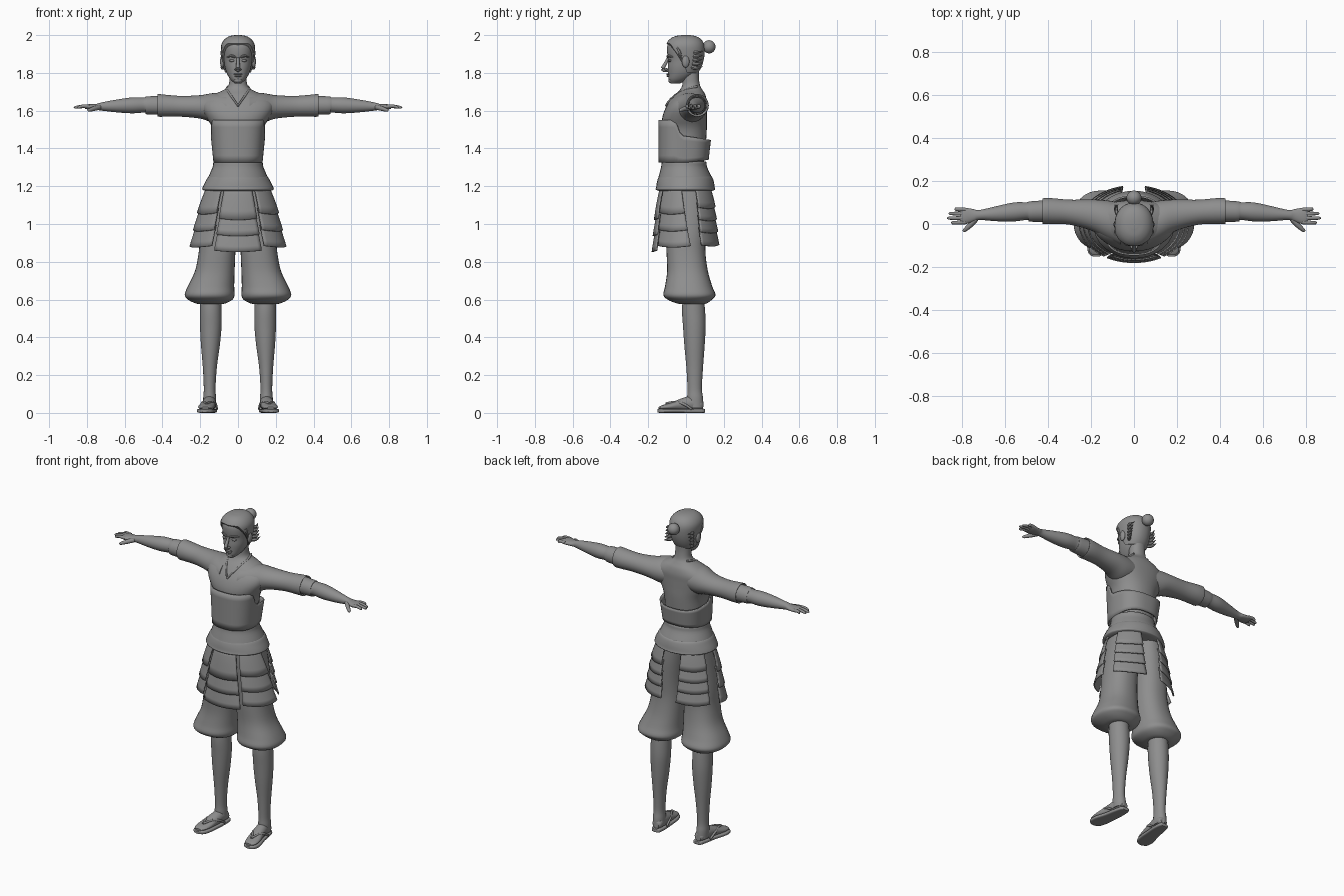
import bpy, bmesh, math
from mathutils import Vector

gray = bpy.data.materials.new("plain_gray")
gray.diffuse_color = (0.27, 0.27, 0.27, 1)
AXES = {"z": (1, 2, 0), "x": (0, 1, 2), "y": (1, 0, 2)}


def surface(name, fn, nu, nv, closed=True, cap=True, thick=0, mirror=False, angle=40):
    """Grid surface from fn(u, v), optionally closed in u, capped and thickened."""
    bm = bmesh.new()
    cols = nu if closed else nu + 1
    rows = [[bm.verts.new(fn(i / nu, j / nv)) for i in range(cols)] for j in range(nv + 1)]
    for a, b in zip(rows, rows[1:]):
        for i in range(nu):
            k = (i + 1) % cols
            bm.faces.new((a[i], a[k], b[k], b[i]))
    if closed and cap:
        bm.faces.new(rows[0][::-1])
        bm.faces.new(rows[-1])
    bmesh.ops.recalc_face_normals(bm, faces=bm.faces)
    me = bpy.data.meshes.new(name)
    bm.to_mesh(me)
    bm.free()
    ob = bpy.data.objects.new(name, me)
    bpy.context.collection.objects.link(ob)
    me.materials.append(gray)
    if thick:
        ob.modifiers.new("thickness", "SOLIDIFY").thickness = thick
    if mirror:
        ob.modifiers.new("mirror", "MIRROR").use_clip = False
    bpy.context.view_layer.objects.active = ob
    bpy.ops.object.select_all(action="DESELECT")
    ob.select_set(True)
    bpy.ops.object.shade_smooth_by_angle(angle=math.radians(angle))
    return ob


def spline(rows, v):
    """Smooth interpolation through rows of numbers."""
    n = len(rows) - 1
    i = min(int(v * n), n - 1)
    t = v * n - i
    p = [rows[max(0, min(n, i + k))] for k in (-1, 0, 1, 2)]
    return [0.5 * (2 * b + (c - a) * t + (2 * a - 5 * b + 4 * c - d) * t * t
                   + (3 * b - a - 3 * c + d) * t ** 3) for a, b, c, d in zip(*p)]


def power(x, n):
    return math.copysign(abs(x) ** (2 / n), x)


def oval(c1, h1, c2, h2, u, n=2):
    a = 2 * math.pi * u
    return c1 + h1 * power(math.sin(a), n), c2 - h2 * power(math.cos(a), n)


def loft(name, rings, axis="z", n=2.0, sides=32, steps=4, **kw):
    """Rings are (position, centre 1, half 1, centre 2, half 2)."""
    def fn(u, v):
        t, *r = spline(rings, v)
        p, q = oval(*r, u, n)
        return {"z": (p, q, t), "x": (t, p, q), "y": (p, t, q)}[axis]
    return surface(name, fn, sides, steps * (len(rings) - 1), **kw)


def tube(name, pts, radii, sides=10, mirror=True):
    rows = [(*p, r) for p, r in zip(pts, radii)]

    def fn(u, v):
        x, y, z, r = spline(rows, v)
        d = Vector(spline(rows, min(1, v + .02))[:3]) - Vector(spline(rows, max(0, v - .02))[:3])
        a = 2 * math.pi * u
        return Vector((x, y, z)) + d.to_track_quat("Z", "Y") @ Vector((r * math.cos(a), r * math.sin(a), 0))
    return surface(name, fn, sides, 4 * (len(pts) - 1), mirror=mirror)


def ball(name, c, r, mirror=False):
    def fn(u, v):
        a, b = 2 * math.pi * u, math.pi * (.02 + .96 * v)
        return (c[0] + r[0] * math.sin(b) * math.cos(a), c[1] + r[1] * math.sin(b) * math.sin(a),
                c[2] + r[2] * math.cos(b))
    return surface(name, fn, 20, 12, mirror=mirror)


# torso with shoulders and neck
loft("torso", [(1.28, 0, .11, -.01, .1), (1.4, 0, .122, -.012, .115), (1.5, 0, .133, -.008, .118),
               (1.56, 0, .165, -.008, .118), (1.61, 0, .19, 0, .11), (1.65, 0, .185, .012, .098),
               (1.685, 0, .13, .022, .08), (1.71, 0, .075, .027, .06), (1.735, 0, .05, .027, .047),
               (1.78, 0, .045, .025, .043), (1.83, 0, .045, .025, .045)], n=2.2)
# sleeves, forearms and hands
loft("sleeve", [(.06, .0, .1, 1.615, .075), (.13, .02, .09, 1.615, .078), (.2, .042, .072, 1.62, .062),
                (.3, .055, .058, 1.623, .055), (.38, .06, .06, 1.626, .058), (.42, .06, .06, 1.628, .06),
                (.425, .06, .056, 1.628, .056), (.41, .06, .045, 1.628, .045)], "x", mirror=True)
loft("forearm", [(.38, .06, .042, 1.63, .04), (.48, .06, .043, 1.63, .041), (.5, .06, .041, 1.63, .04),
                 (.56, .056, .044, 1.628, .042), (.64, .048, .035, 1.625, .034),
                 (.72, .042, .023, 1.622, .022), (.75, .04, .03, 1.62, .016),
                 (.79, .037, .039, 1.62, .014), (.81, .037, .035, 1.62, .01)], "x", mirror=True)
loft("sleeve_band", [(.415, .06, .05, 1.628, .05), (.485, .058, .047, 1.628, .047),
                     (.487, .058, .041, 1.628, .041)], "x", mirror=True)
for i, (y, tip) in enumerate([(.067, .835), (.048, .86), (.028, .866), (.008, .85)]):
    tube(f"finger_{i + 1}", [(.785, y, 1.621), (.82, y * 1.05 - .002, 1.624), (tip - .004, y * 1.08 - .003, 1.617),
                             (tip, y * 1.08 - .003, 1.616)], (.01, .009, .007, .002))
tube("thumb", [(.735, .025, 1.618), (.765, -.008, 1.61), (.79, -.03, 1.602), (.795, -.035, 1.6)],
     (.014, .012, .008, .002))


# chest wrap, high at the front and low at the back
def chest_wrap(u, v):
    x, y = oval(0, .13 + .014 * v, -.013, .133, u, 2.5)
    k = max(0, min(1, (y + .065) / .045))
    if y > 0:
        y += .012 * v * min(1, y / .05)
    top = 1.55 - .085 * k * k * (3 - 2 * k) - .02 * max(0, y) / .13
    return x, y, 1.325 + (top - 1.325) * v + max(0, y) * .12 * (1 - v)


surface("chest_wrap", chest_wrap, 64, 6, cap=False, thick=.008)
# waist sashes
loft("upper_sash", [(1.225, 0, .145, -.005, .12), (1.235, 0, .158, -.005, .142), (1.25, 0, .156, -.005, .14),
                    (1.3, 0, .135, -.01, .122), (1.328, 0, .129, -.01, .117), (1.332, 0, .11, -.01, .1)])
loft("lower_sash", [(1.175, 0, .17, -.003, .14), (1.182, 0, .188, -.003, .157), (1.195, 0, .187, -.003, .155),
                    (1.225, 0, .172, -.003, .15), (1.25, 0, .157, -.003, .14), (1.255, 0, .14, -.003, .12)])


# layered skirt plates: start and end angles at the top and bottom, from the front
def plate_stack(name, top, bottom, levels, mirror):
    for k, (z1, z0) in enumerate(zip(levels, levels[1:])):
        def fn(u, v, z1=z1, z0=z0):
            z = z1 + .025 + (z0 - z1 - .025) * v
            s = min(1, max(0, (1.19 - z) / .32))
            a = math.radians((top[0] + (bottom[0] - top[0]) * s) * (1 - u)
                             + (top[1] + (bottom[1] - top[1]) * s) * u)
            r = .012 * v + .03 * s ** .5 - .012
            rx, ry = .178 + .052 * s + r, .146 + .006 * s + r
            return rx * math.sin(a), -ry * math.cos(a), z - .008 * v * math.sin(math.pi * u)
        surface(f"{name}_{k + 1}", fn, 12, 4, closed=False, thick=.008, mirror=mirror)


plate_stack("front_plate", (-25, 25), (-29, 29), (1.18, 1.03, .945, .86), False)
plate_stack("side_plate", (31, 80), (33, 99), (1.18, 1.06, .97, .885), True)
plate_stack("back_plate", (112, 160), (118, 169), (1.18, 1.09, 1.025, .96, .89), True)

# gathered trousers and lower legs
loft("trouser_leg", [(1.22, .07, .08, 0, .11), (1.1, .085, .088, 0, .113), (.95, .105, .094, 0, .106),
                     (.85, .111, .097, 0, .103), (.75, .123, .105, .008, .108), (.67, .143, .123, .014, .125),
                     (.625, .15, .132, .018, .138), (.6, .147, .118, .02, .118), (.58, .145, .08, .03, .08),
                     (.575, .145, .05, .035, .05)], n=2.3, mirror=True)
loft("lower_leg", [(.62, .145, .055, .038, .055), (.54, .144, .057, .04, .061), (.46, .144, .057, .044, .06),
                   (.36, .146, .05, .045, .054), (.24, .149, .037, .046, .044), (.13, .15, .031, .046, .038),
                   (.08, .15, .034, .048, .042), (.03, .149, .034, .05, .043)], mirror=True)
# feet and sandals
loft("foot", [(.09, .145, .02, .04, .02), (.075, .146, .031, .045, .03), (.03, .15, .034, .05, .04),
              (-.02, .156, .037, .044, .034), (-.08, .167, .042, .034, .02), (-.125, .173, .036, .029, .012),
              (-.145, .174, .02, .026, .006)], "y", mirror=True)
loft("sandal_sole", [(.1, .143, .012, .01, .008), (.092, .144, .028, .011, .011), (.04, .148, .037, .011, .011),
                     (-.02, .156, .041, .011, .011), (-.09, .169, .048, .011, .011),
                     (-.135, .174, .038, .011, .011), (-.152, .175, .014, .011, .008)], "y", n=4, mirror=True)
for side, name in ((-1, "inner_strap"), (1, "outer_strap")):
    tube(name, [(.167, -.105, .05), (.162 + side * .018, -.06, .057), (.156 + side * .036, -.015, .048),
                (.15 + side * .038, .03, .02)], (.006, .007, .007, .006))

# head: (height, half width, front, back)
HEAD = [(1.745, .018, -.083, -.03), (1.765, .04, -.092, .01), (1.795, .058, -.094, .05), (1.83, .069, -.096, .072),
        (1.87, .075, -.094, .085), (1.91, .08, -.1, .09), (1.945, .08, -.098, .088), (1.972, .064, -.08, .073),
        (1.988, .038, -.05, .046), (1.993, .008, -.012, .012)]


def head_point(u, v, grow=0):
    z, w, f, b = spline(HEAD, v)
    x, y = oval(0, w + grow, (f + b) / 2, (b - f) / 2 + grow, u, 2.15)
    return x, y, z + grow * max(0, v - .5) * 1.6


def hair_point(u, v):
    # hairline drops from forehead to nape
    back = (1 - math.cos(2 * math.pi * u)) / 2
    low = .7 - .42 * min(1, max(0, (back - .12) / .5)) - .05 * back
    return head_point(u, low + (1 - low) * v, .009)


surface("head", head_point, 36, 36)
surface("hair", hair_point, 48, 16, thick=.006)
ball("hair_bun", (0, .122, 1.938), (.035, .034, .035))
tube("bun_tie", [(0, .075, 1.93), (0, .1, 1.935), (0, .115, 1.938)], (.028, .018, .02), mirror=False)
# loose strands behind the ears
for i in range(5):
    z = 1.83 + .02 * i
    tube(f"hair_strand_{i + 1}", [(.06, .03, z), (.082, .058, z - .003), (.09 - .004 * i, .09, z + .004)],
         (.011, .009, .001), 6)
tube("temple_hair", [(.074, -.05, 1.945), (.083, -.035, 1.91), (.083, -.02, 1.87)], (.006, .01, .002), 8)
# face
tube("nose", [(0, -.095, 1.88), (0, -.106, 1.855), (0, -.122, 1.825), (0, -.115, 1.815), (0, -.095, 1.812)],
     (.007, .009, .011, .011, .007), mirror=False)
ball("nostril", (.011, -.105, 1.819), (.007, .01, .006), True)
tube("brow", [(.012, -.096, 1.882), (.035, -.094, 1.89), (.06, -.07, 1.884)], (.005, .007, .003), 8)
ball("eye", (.032, -.084, 1.865), (.015, .011, .007), True)
ball("upper_lip", (0, -.094, 1.793), (.024, .01, .005))
ball("lower_lip", (0, -.093, 1.784), (.02, .01, .006))
ball("chin", (0, -.079, 1.76), (.022, .015, .014))
ball("ear", (.083, -.002, 1.86), (.012, .02, .032), True)
# collar edge meeting in a v at the chest
tube("collar", [(.05, .06, 1.728), (.06, .01, 1.715), (.045, -.045, 1.69), (.02, -.087, 1.655), (0, -.108, 1.625)],
     (.006, .006, .006, .005, .005))
